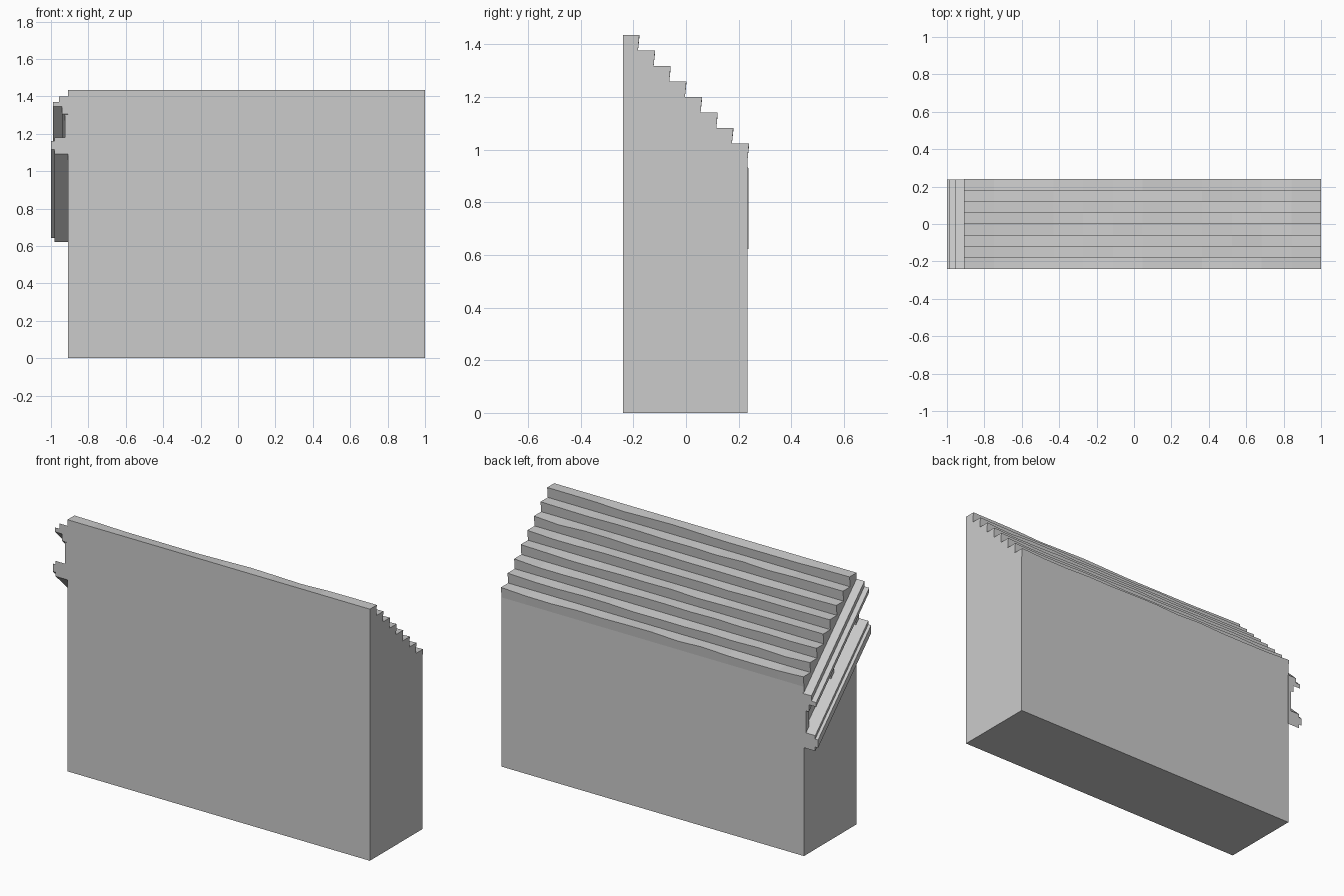
import bpy, bmesh, random

if "Cube" in bpy.data.objects:
    bpy.data.objects.remove(bpy.data.objects["Cube"])

random.seed(4)
X0, X1 = -0.908, 1.0
Y0, Y1 = -0.24, 0.234
RUN, DROP, STEPS = 0.0595, 0.0587, 8
SLOPE = -DROP / RUN


def loft(name, sections):
    """Skin a list of equal closed sections and cap both ends."""
    bm = bmesh.new()
    rings = [[bm.verts.new(p) for p in s] for s in sections]
    n = len(rings[0])
    for a, b in zip(rings, rings[1:]):
        for i in range(n):
            j = (i + 1) % n
            bm.faces.new((a[i], a[j], b[j], b[i]))
    bm.faces.new(rings[0])
    bm.faces.new(rings[-1])
    bmesh.ops.recalc_face_normals(bm, faces=bm.faces)
    me = bpy.data.meshes.new(name)
    bm.to_mesh(me)
    bm.free()
    ob = bpy.data.objects.new(name, me)
    bpy.context.collection.objects.link(ob)
    return ob


def sloped(name, profile, ya=Y0, yb=0.238):
    """Run an (x, z) profile, given at the front, down the stair slope."""
    return loft(name, [[(x, y, z + SLOPE * (y - Y0)) for x, z in profile]
                       for y in (ya, yb)])


# Solid stair with undercut risers and worn, uneven noses
COLS = 12
sections = []
for c in range(COLS + 1):
    x = X0 + (X1 - X0) * c / COLS
    pts = [(x, Y0, 0), (x, Y0, 1.435)]
    for k in range(STEPS):
        z = 1.435 - DROP * k
        nose = -0.177 + RUN * k
        wear = random.uniform(0, 0.009) if 0 < c < COLS else 0
        pts += [(x, nose, z - wear), (x, nose - 0.0055, z - DROP)]
    pts.append((x, Y1, 0))
    sections.append(pts)
loft("stair_block", sections)

# Moulded stringer trim on the left side
W = X0 + 0.004
sloped("upper_rail", [(W, 1.40), (-0.958, 1.40), (-0.958, 1.37), (-0.988, 1.37),
                      (-0.988, 1.345), (-0.942, 1.345), (-0.942, 1.305), (W, 1.305)])
sloped("lower_rail", [(W, 1.18), (-0.982, 1.18), (-0.982, 1.16), (-1.0, 1.16),
                      (-1.0, 1.115), (-0.982, 1.115), (-0.982, 1.092), (W, 1.092)])

# Short upright blocks between the two rails
for i, y in enumerate((-0.225, 0.0, 0.225)):
    sloped(f"trim_post_{i}", [(W, 1.32), (-0.924, 1.32), (-0.924, 1.17), (W, 1.17)],
           y - 0.013, y + 0.013)
